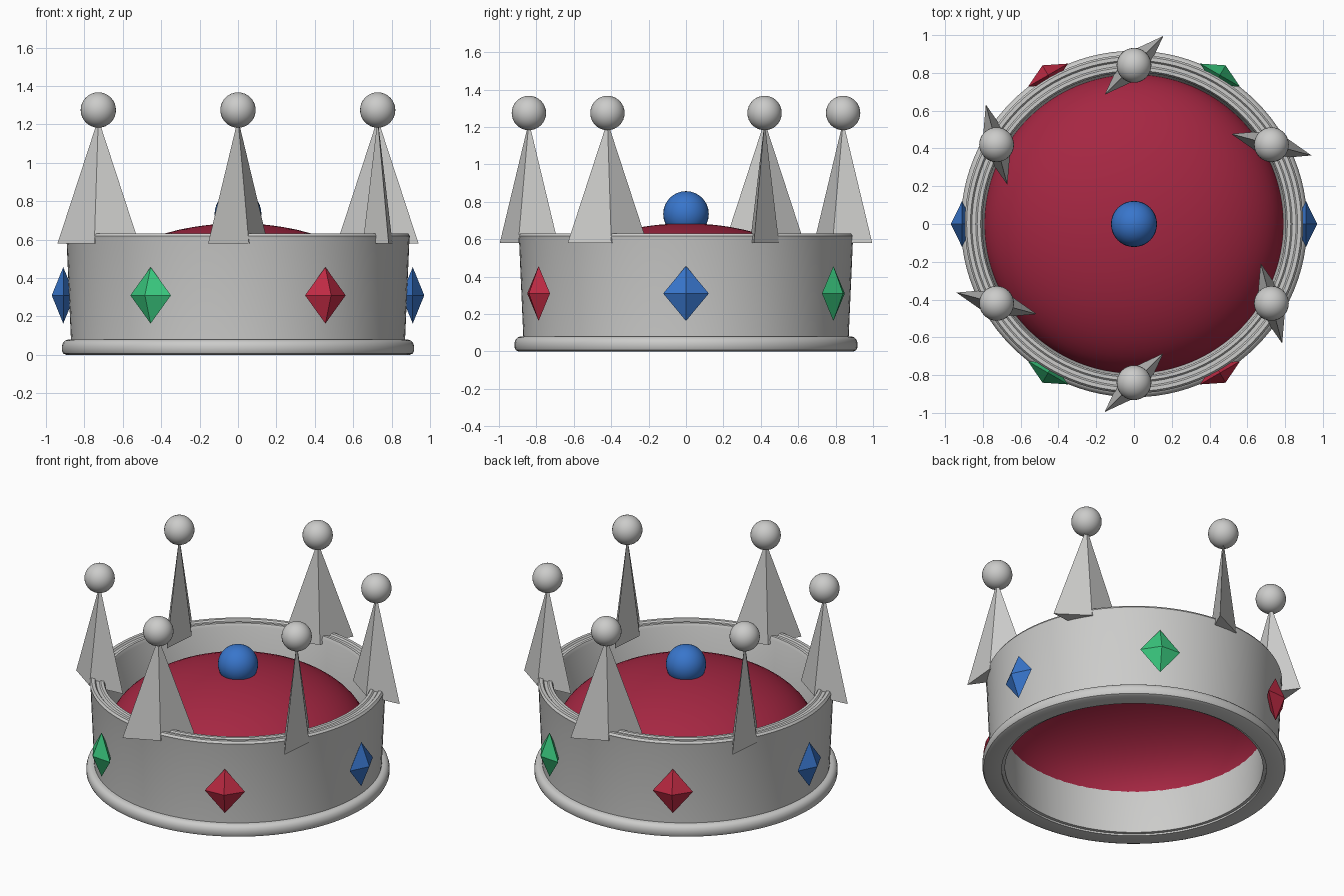
import bpy, bmesh, math
from mathutils import Matrix, Vector

cube = bpy.data.objects.get("Cube")
if cube:
    bpy.data.objects.remove(cube, do_unlink=True)


def material(name, rgb, rough=0.5):
    m = bpy.data.materials.new(name)
    m.use_nodes = True
    m.diffuse_color = (*rgb, 1)
    bsdf = next(n for n in m.node_tree.nodes if n.type == 'BSDF_PRINCIPLED')
    bsdf.inputs["Base Color"].default_value = (*rgb, 1)
    bsdf.inputs["Roughness"].default_value = rough
    return m


silver = material("silver", (0.60, 0.60, 0.59))
velvet = material("velvet red", (0.38, 0.02, 0.055))
ruby = material("ruby red", (0.55, 0.025, 0.06))
emerald = material("emerald green", (0.04, 0.55, 0.20))
sapphire = material("sapphire blue", (0.04, 0.18, 0.60))


def finish(name, bm, mat, smooth=False):
    """Turn a bmesh into an object with one material."""
    bmesh.ops.recalc_face_normals(bm, faces=bm.faces)
    mesh = bpy.data.meshes.new(name)
    bm.to_mesh(mesh)
    bm.free()
    mesh.materials.append(mat)
    obj = bpy.data.objects.new(name, mesh)
    bpy.context.collection.objects.link(obj)
    if smooth:
        bpy.ops.object.select_all(action='DESELECT')
        obj.select_set(True)
        bpy.context.view_layer.objects.active = obj
        bpy.ops.object.shade_smooth_by_angle(angle=math.radians(35))
    return obj


def lathe(name, profile, mat, steps=96):
    """Revolve a closed (radius, z) profile around the z axis."""
    bm = bmesh.new()
    rings = []
    for i in range(steps):
        a = 2 * math.pi * i / steps
        rings.append([bm.verts.new((r * math.cos(a), r * math.sin(a), z)) for r, z in profile])
    n = len(profile)
    for i in range(steps):
        p, q = rings[i], rings[(i + 1) % steps]
        for j in range(n):
            k = (j + 1) % n
            bm.faces.new((p[j], q[j], q[k], p[k]))
    return finish(name, bm, mat, True)


def ball(name, centre, radius, mat):
    bm = bmesh.new()
    bmesh.ops.create_uvsphere(bm, u_segments=32, v_segments=16, radius=radius,
                              matrix=Matrix.Translation(centre))
    return finish(name, bm, mat, True)


def diamond(name, centre, angle, a, b, up, down, mat):
    """Four-sided spindle: half diagonals a, b; down = 0 gives a flat base."""
    bm = bmesh.new()
    ring = [bm.verts.new(p) for p in ((a, 0, 0), (0, b, 0), (-a, 0, 0), (0, -b, 0))]
    top = bm.verts.new((0, 0, up))
    if down:
        bottom = bm.verts.new((0, 0, -down))
    else:
        bm.faces.new(ring[::-1])
    for i in range(4):
        p, q = ring[i], ring[(i + 1) % 4]
        bm.faces.new((p, q, top))
        if down:
            bm.faces.new((q, p, bottom))
    bm.transform(Matrix.Translation(centre) @ Matrix.Rotation(angle, 4, 'Z'))
    return finish(name, bm, mat)


def polar(r, angle, z):
    return Vector((r * math.cos(angle), r * math.sin(angle), z))


# Flared band with a grooved top lip
lathe("band", [(0.78, 0.012), (0.868, 0.012), (0.870, 0.08), (0.893, 0.605),
               (0.896, 0.618), (0.886, 0.632), (0.866, 0.632), (0.858, 0.622),
               (0.838, 0.622), (0.830, 0.630), (0.812, 0.630), (0.803, 0.612)], silver)

# Rounded rim around the foot
lathe("base_rim", [(0.80, 0.0), (0.895, 0.0), (0.910, 0.007), (0.917, 0.022),
                   (0.917, 0.045), (0.912, 0.062), (0.900, 0.075),
                   (0.885, 0.080), (0.85, 0.080), (0.80, 0.04)], silver)

# Open velvet dome inside the band
bm = bmesh.new()
bmesh.ops.create_uvsphere(bm, u_segments=64, v_segments=32, radius=1)
bmesh.ops.delete(bm, geom=[v for v in bm.verts if v.co.z < -0.01], context='VERTS')
bm.transform(Matrix.Translation((0, 0, 0.25)) @ Matrix.Diagonal((0.798, 0.798, 0.435, 1)))
finish("velvet_dome", bm, velvet, True)
ball("dome_jewel", (0, 0, 0.735), 0.122, sapphire)

# Six twisted spikes with ball tips, and six gems between them
gem_mats = [sapphire, emerald, ruby]
for i in range(6):
    a = math.radians(30 + 60 * i)
    diamond(f"spike_{i + 1}", polar(0.84, a, 0.58), a - math.pi / 4,
            0.22, 0.08, 0.65, 0, silver)
    ball(f"spike_ball_{i + 1}", polar(0.84, a, 1.275), 0.092, silver)
    g = math.radians(60 * i)
    diamond(f"gem_{i + 1}", polar(0.91, g, 0.31), g, 0.06, 0.122, 0.147, 0.147,
            gem_mats[i % 3])
